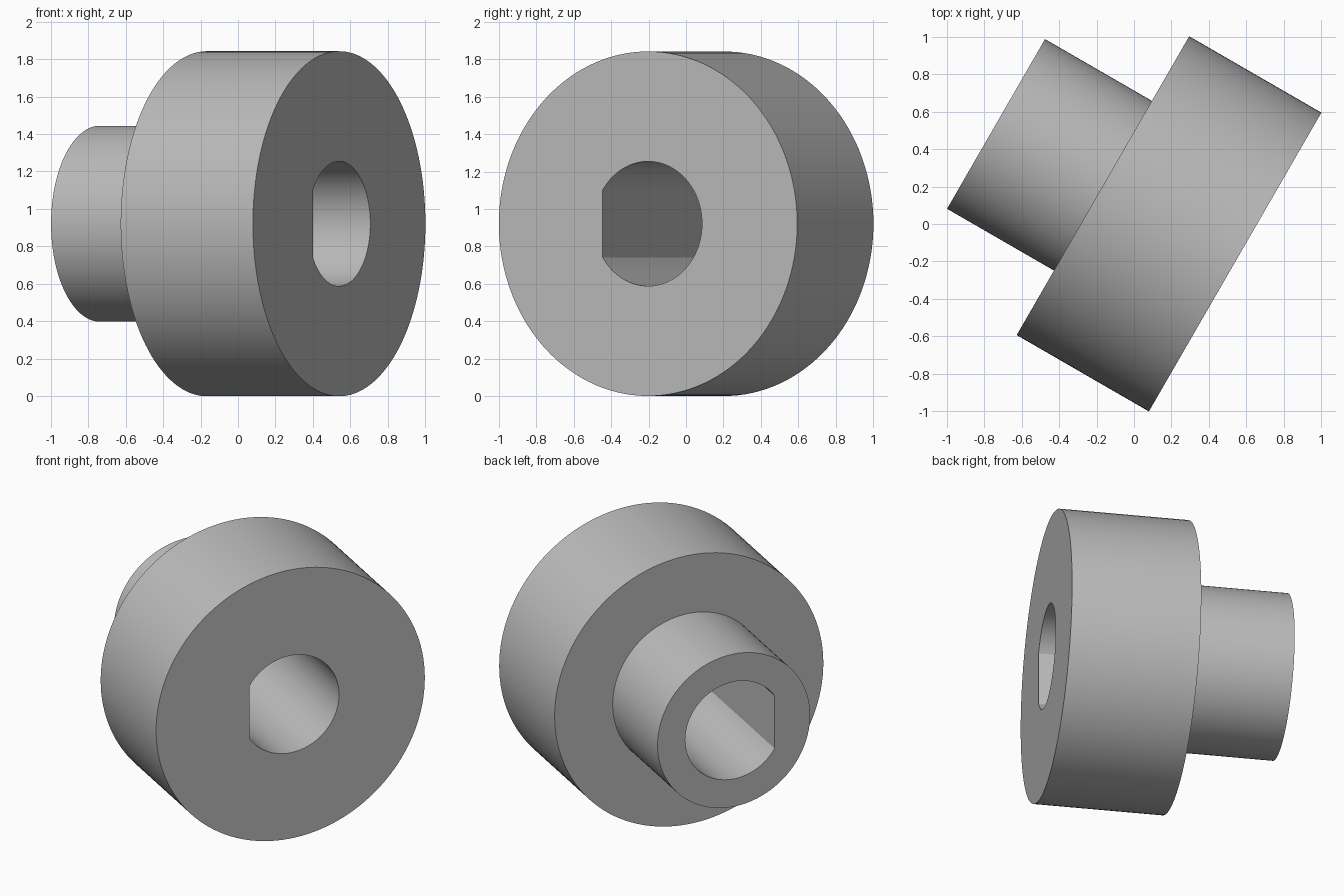
import bpy
import bmesh
from math import acos, cos, sin, pi, radians
from mathutils import Matrix, Vector

cube = bpy.data.objects.get("Cube")
if cube:
    bpy.data.objects.remove(cube, do_unlink=True)

# Main dimensions
DISC_RADIUS, HUB_RADIUS, BORE_RADIUS = 0.921, 0.523, 0.333
DISC_DEPTH, TOTAL_DEPTH = 0.815, 1.474
FLAT_DISTANCE = 0.28
FRONT_CENTRE = Vector((0.54, -0.203, 0.921))

# Plain grey material
grey = bpy.data.materials.new("plain_grey")
grey.use_nodes = True
colour = (0.5, 0.5, 0.5, 1)
grey.diffuse_color = colour
grey.node_tree.nodes["Principled BSDF"].inputs["Base Color"].default_value = colour

# Angles shared by all rings, with exact corners where the bore's flat begins
half = acos(FLAT_DISTANCE / BORE_RADIUS)
ARC, FLAT = 104, 24
angles = [-(pi - half) + 2 * (pi - half) * i / ARC for i in range(ARC)]
angles += [pi - half + 2 * half * i / FLAT for i in range(FLAT)]


def ring(bm, radius, depth, flat=False):
    """One loop of points; a flat ring is cut off straight on its -x side."""
    points = []
    for i, a in enumerate(angles):
        r = -FLAT_DISTANCE / cos(a) if flat and i >= ARC else radius
        points.append(bm.verts.new((r * cos(a), r * sin(a), -depth)))
    return points


# Disc, hub and D-shaped through bore, as one closed shell
bm = bmesh.new()
rings = [
    ring(bm, DISC_RADIUS, 0),
    ring(bm, DISC_RADIUS, DISC_DEPTH),
    ring(bm, HUB_RADIUS, DISC_DEPTH),
    ring(bm, HUB_RADIUS, TOTAL_DEPTH),
    ring(bm, BORE_RADIUS, TOTAL_DEPTH, True),
    ring(bm, BORE_RADIUS, 0, True),
]
count = len(angles)
for k, near in enumerate(rings):
    far = rings[(k + 1) % len(rings)]
    for i in range(count):
        j = (i + 1) % count
        bm.faces.new((near[i], near[j], far[j], far[i]))

# Turn the axis to point forward and sideways, then place it
tilt = radians(30)
across = Vector((sin(tilt), cos(tilt), 0))
axis = Vector((cos(tilt), -sin(tilt), 0))
frame = Matrix((across, Vector((0, 0, 1)), axis)).transposed().to_4x4()
bm.transform(Matrix.Translation(FRONT_CENTRE) @ frame)
bmesh.ops.recalc_face_normals(bm, faces=bm.faces)

mesh = bpy.data.meshes.new("hubbed_wheel")
bm.to_mesh(mesh)
bm.free()
mesh.materials.append(grey)
wheel = bpy.data.objects.new("hubbed_wheel", mesh)
bpy.context.collection.objects.link(wheel)

# Smooth walls with sharp rims
bpy.ops.object.select_all(action="DESELECT")
wheel.select_set(True)
bpy.context.view_layer.objects.active = wheel
bpy.ops.object.shade_smooth_by_angle(angle=radians(25))
